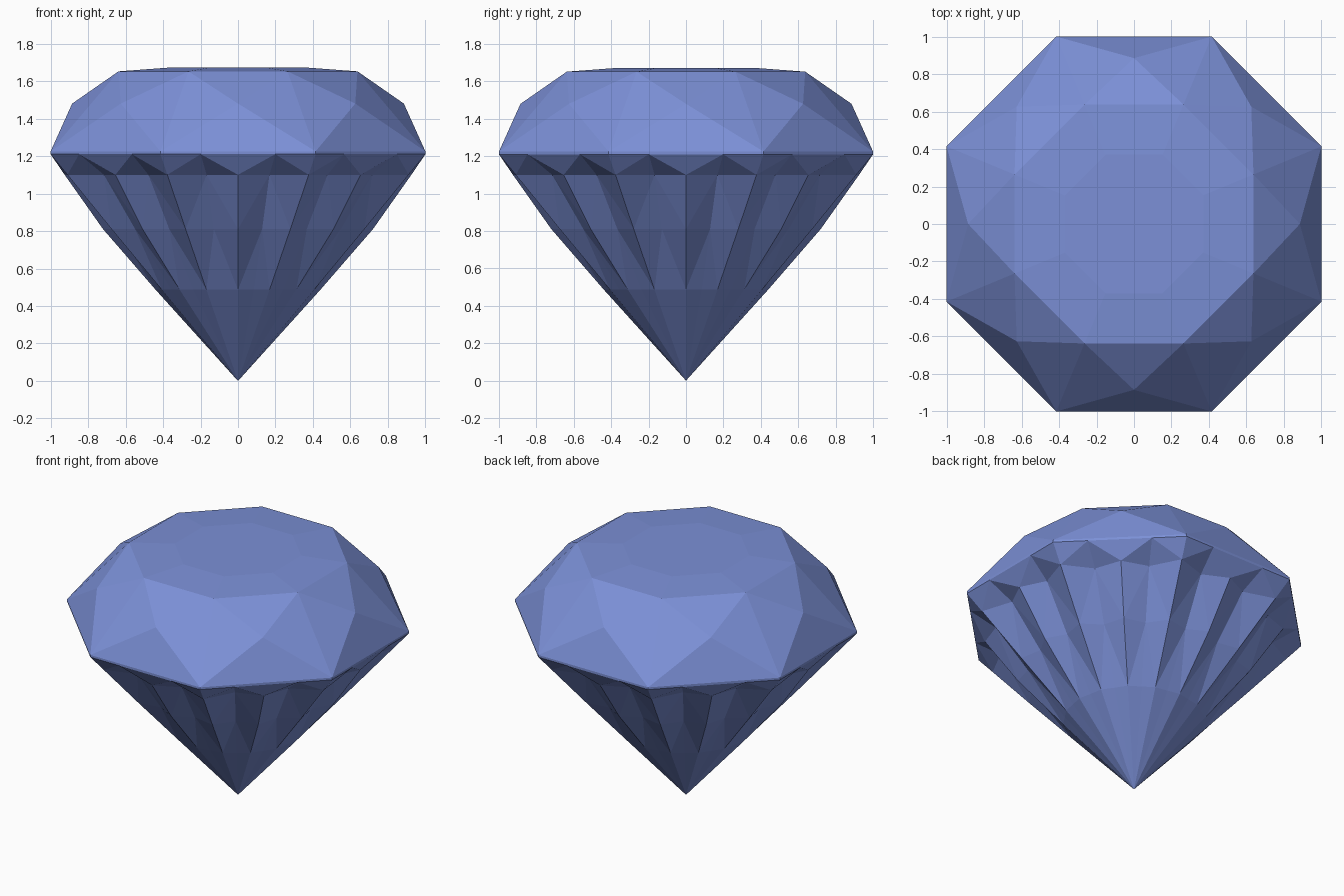
import bpy, bmesh, math

if "Cube" in bpy.data.objects:
    bpy.data.objects.remove(bpy.data.objects["Cube"])

# One flat blue for the whole stone
blue = bpy.data.materials.new("sapphire_blue")
blue.diffuse_color = (0.20, 0.28, 0.68, 1)
blue.use_nodes = True
blue.node_tree.nodes["Principled BSDF"].inputs["Base Color"].default_value = blue.diffuse_color
STEP = math.radians(45)


def ring(bm, radius, z, offset):
    """Eight points around the z axis."""
    return [bm.verts.new((radius * math.cos(i * STEP + offset),
                          radius * math.sin(i * STEP + offset), z)) for i in range(8)]


def flute_ring(bm, mid, valley, corner, z):
    """32 points: edge-middle ridge, valley, corner ridge, valley, repeated."""
    pts = []
    for i in range(32):
        r = (mid, valley, corner, valley)[i % 4]
        a = i * STEP / 4
        pts.append(bm.verts.new((r * math.cos(a), r * math.sin(a), z)))
    return pts


def finish(bm, name):
    bmesh.ops.recalc_face_normals(bm, faces=bm.faces[:])
    mesh = bpy.data.meshes.new(name)
    bm.to_mesh(mesh)
    bm.free()
    mesh.materials.append(blue)
    bpy.context.collection.objects.link(bpy.data.objects.new(name, mesh))


# Crown: convex skin of girdle, star tips, table corners and domed table
bm = bmesh.new()
ring(bm, 1.0824, 1.225, STEP / 2)
ring(bm, 0.885, 1.48, 0)
ring(bm, 0.69, 1.652, STEP / 2)
ring(bm, 0.40, 1.672, STEP / 2)
bmesh.ops.convex_hull(bm, input=bm.verts[:])
bmesh.ops.recalc_face_normals(bm, faces=bm.faces[:])
bm.normal_update()
bmesh.ops.delete(bm, geom=[f for f in bm.faces if f.normal.z < -0.9], context='FACES')
finish(bm, "crown")

# Pavilion: cone with sixteen ridges and shallow flutes between them
bm = bmesh.new()
tip = bm.verts.new((0, 0, 0))
rings = [flute_ring(bm, *row) for row in (
    (0.44, 0.43, 0.44, 0.487),
    (0.72, 0.66, 0.73, 0.81),
    (0.925, 0.86, 0.985, 1.10),
    (1.0, 1.0196, 1.0824, 1.21),
    (1.0, 1.0196, 1.0824, 1.225))]
for i in range(32):
    j = (i + 1) % 32
    bm.faces.new((tip, rings[0][j], rings[0][i]))
    for lo, hi in zip(rings, rings[1:]):
        bm.faces.new((lo[i], lo[j], hi[j], hi[i]))
bmesh.ops.triangulate(bm, faces=bm.faces[:])
finish(bm, "pavilion")
